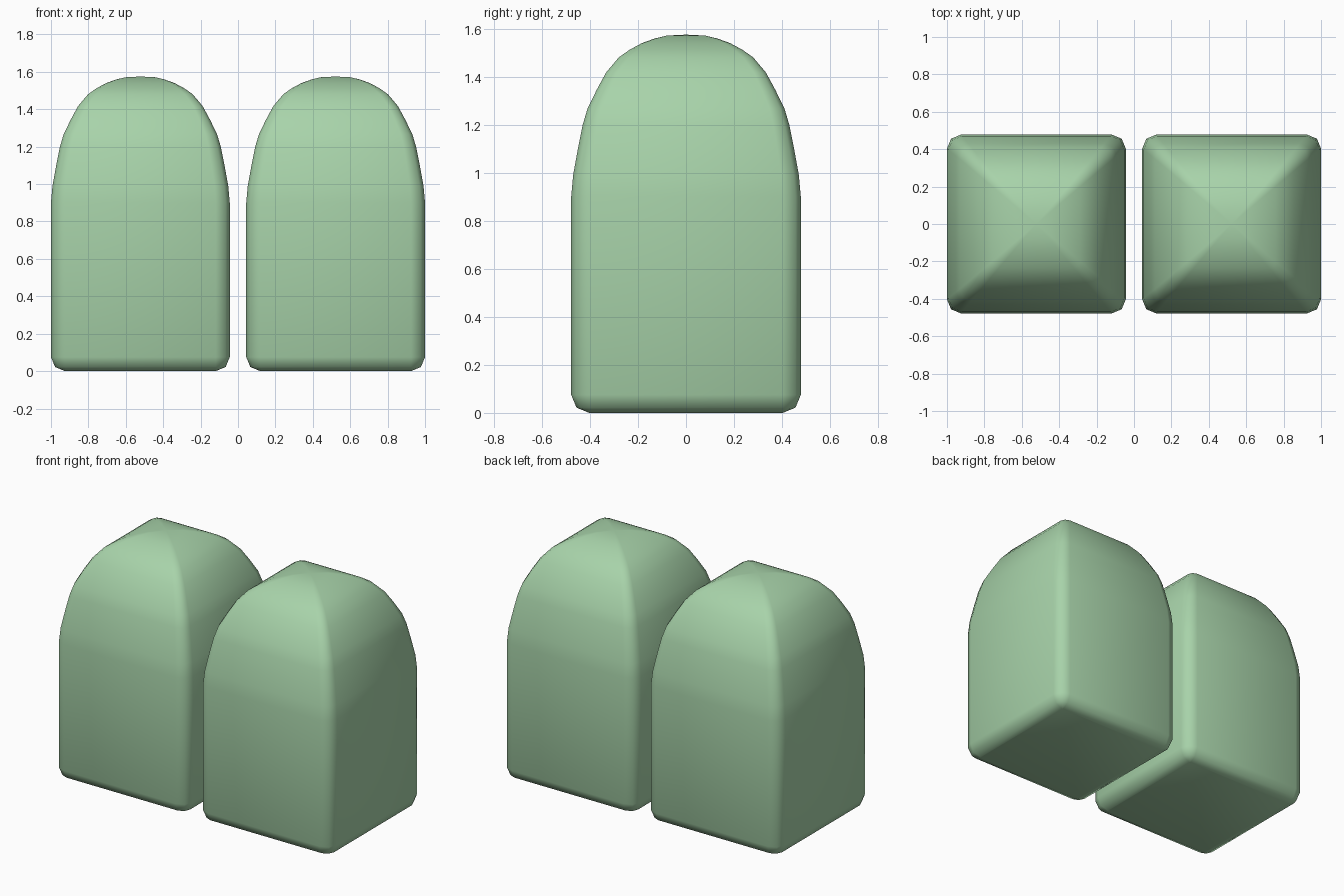
import bpy, bmesh, math

if "Cube" in bpy.data.objects:
    bpy.data.objects.remove(bpy.data.objects["Cube"])

green = bpy.data.materials.new("soft_green")
green.diffuse_color = (0.39, 0.65, 0.40, 1)
green.use_nodes = True
green.node_tree.nodes["Principled BSDF"].inputs["Base Color"].default_value = green.diffuse_color

# Rings from bottom to top: height, half width, corner radius
RINGS = [
    (0.0, 0.403, 0.005), (0.022, 0.456, 0.053), (0.075, 0.478, 0.075),
    (0.90, 0.478, 0.075), (0.99, 0.470, 0.073), (1.10, 0.450, 0.07),
    (1.20, 0.430, 0.066), (1.267, 0.410, 0.062), (1.345, 0.372, 0.056),
    (1.417, 0.333, 0.05), (1.48, 0.280, 0.042), (1.512, 0.235, 0.035),
    (1.54, 0.183, 0.027), (1.559, 0.130, 0.019), (1.571, 0.080, 0.012),
]
TOP = 1.575


def ring_points(half, radius):
    """Square outline with rounded corners, three points per corner."""
    points = []
    for corner in range(4):
        base = math.radians(45 + 90 * corner)
        cx = math.copysign(half - radius, math.cos(base))
        cy = math.copysign(half - radius, math.sin(base))
        for step in (-45, 0, 45):
            a = base + math.radians(step)
            points.append((cx + radius * math.cos(a), cy + radius * math.sin(a)))
    return points


def domed_block(name, x):
    bm = bmesh.new()
    rings = [[bm.verts.new((px, py, z)) for px, py in ring_points(h, r)]
             for z, h, r in RINGS]
    # Walls and dome
    for low, high in zip(rings, rings[1:]):
        for i in range(len(low)):
            j = (i + 1) % len(low)
            bm.faces.new((low[i], low[j], high[j], high[i]))
    # Flat base and rounded peak
    bm.faces.new(rings[0][::-1])
    peak = bm.verts.new((0, 0, TOP))
    last = rings[-1]
    for i in range(len(last)):
        bm.faces.new((last[i], last[(i + 1) % len(last)], peak))
    for f in bm.faces:
        f.smooth = True
    mesh = bpy.data.meshes.new(name)
    bm.to_mesh(mesh)
    bm.free()
    mesh.materials.append(green)
    obj = bpy.data.objects.new(name, mesh)
    obj.location.x = x
    bpy.context.collection.objects.link(obj)


# Matching pair, side by side
domed_block("left_domed_block", -0.522)
domed_block("right_domed_block", 0.522)
